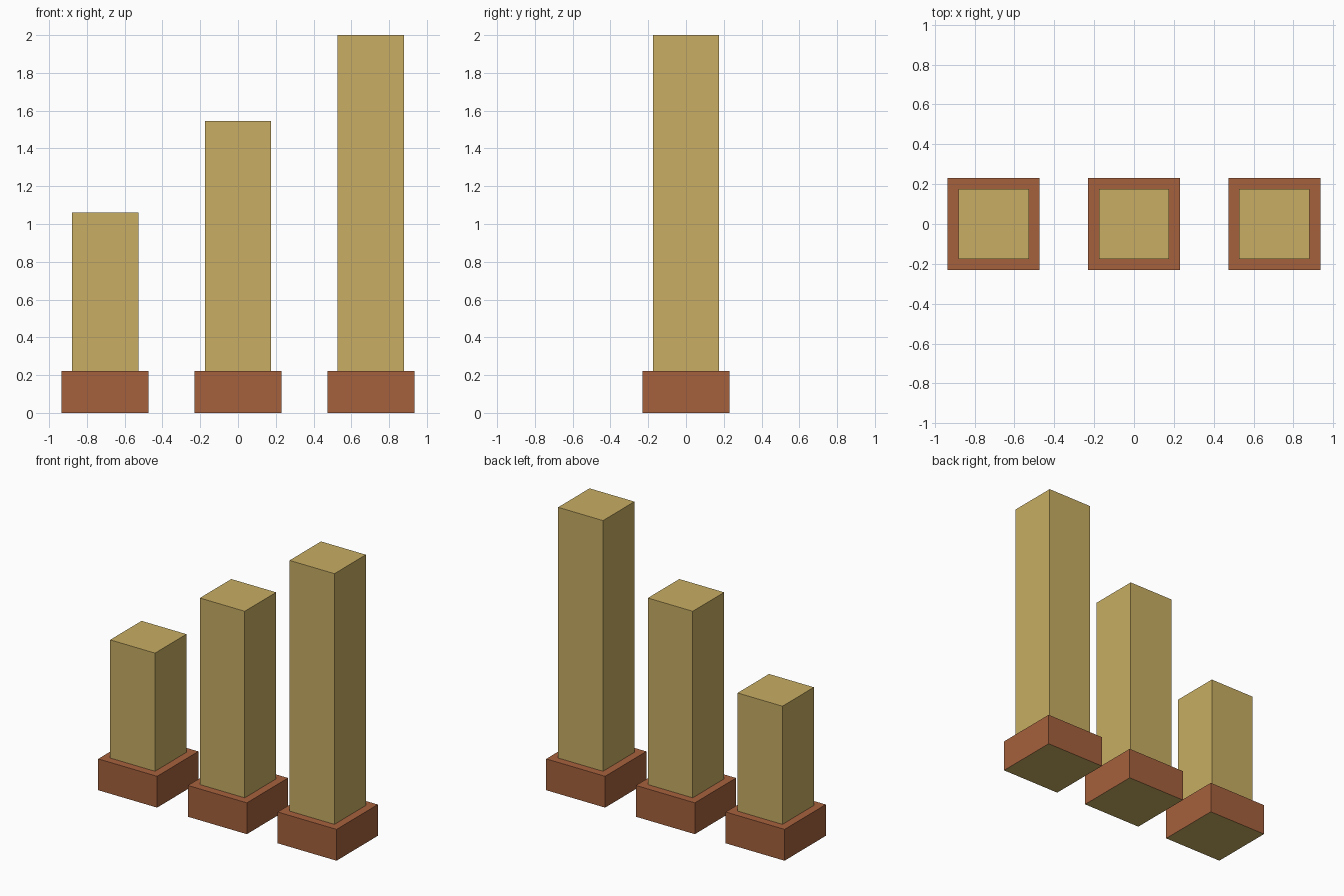
import bpy, bmesh

if "Cube" in bpy.data.objects:
    bpy.data.objects.remove(bpy.data.objects["Cube"])

BASE_HALF, COL_HALF = 0.231, 0.176
BASE_H, SPACING = 0.222, 0.704


def material(name, color):
    m = bpy.data.materials.new(name)
    m.diffuse_color = color
    m.use_nodes = True
    m.node_tree.nodes["Principled BSDF"].inputs["Base Color"].default_value = m.diffuse_color
    return m


tan = material("tan", (0.58, 0.42, 0.125, 1))
rust = material("rust", (0.38, 0.12, 0.047, 1))


def pillar(name, x, height):
    """Square plinth whose top is inset and raised into a column."""
    bm = bmesh.new()

    def ring(half, z):
        return [bm.verts.new((sx * half, sy * half, z))
                for sx, sy in ((-1, -1), (1, -1), (1, 1), (-1, 1))]

    # plinth foot, plinth rim, column foot, column top
    rings = [ring(BASE_HALF, 0), ring(BASE_HALF, BASE_H),
             ring(COL_HALF, BASE_H), ring(COL_HALF, height)]

    # plinth sides and ledge are rust, column walls are tan
    for level, (lo, hi) in enumerate(zip(rings, rings[1:])):
        for i in range(4):
            j = (i + 1) % 4
            face = bm.faces.new((lo[i], lo[j], hi[j], hi[i]))
            face.material_index = 0 if level == 2 else 1

    # tan underside and column top
    bm.faces.new(rings[0][::-1])
    bm.faces.new(rings[-1])

    mesh = bpy.data.meshes.new(name)
    bm.to_mesh(mesh)
    bm.free()
    mesh.materials.append(tan)
    mesh.materials.append(rust)
    obj = bpy.data.objects.new(name, mesh)
    obj.location.x = x
    bpy.context.collection.objects.link(obj)


# three pillars rising from left to right
pillar("short_pillar", -SPACING, 1.06)
pillar("middle_pillar", 0, 1.545)
pillar("tall_pillar", SPACING, 2.0)
